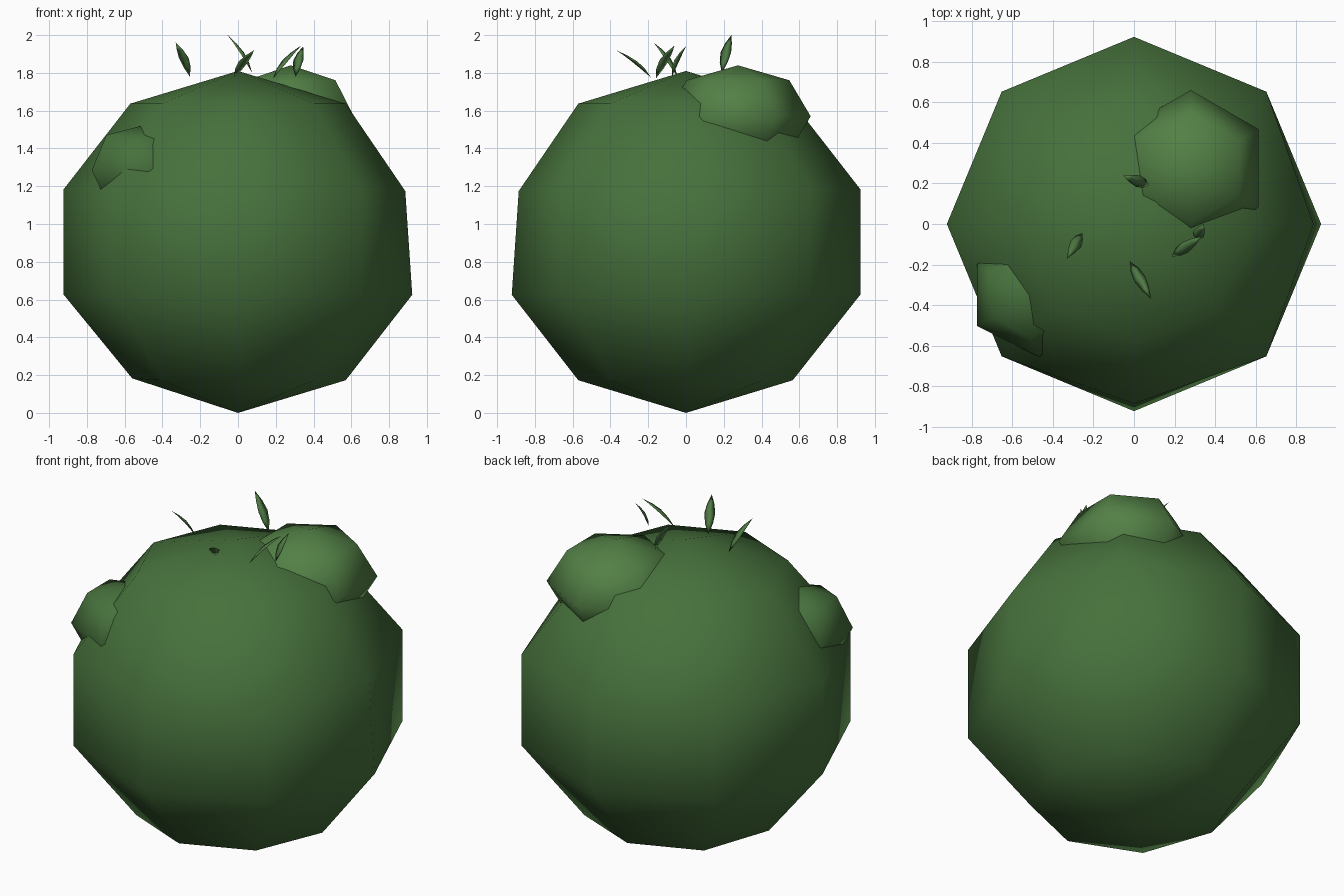
import bpy, bmesh, math
from mathutils import Vector

if "Cube" in bpy.data.objects:
    bpy.data.objects.remove(bpy.data.objects["Cube"])


def material(name, rgb):
    m = bpy.data.materials.new(name)
    m.diffuse_color = (*rgb, 1)
    m.use_nodes = True
    m.node_tree.nodes["Principled BSDF"].inputs["Base Color"].default_value = m.diffuse_color
    return m


DARK = material("dark_green", (0.062, 0.165, 0.045))
LIGHT = material("light_green", (0.085, 0.215, 0.06))
LEAF = material("leaf_green", (0.075, 0.19, 0.055))


def finish(name, bm, mat):
    bmesh.ops.recalc_face_normals(bm, faces=bm.faces)
    for f in bm.faces:
        f.smooth = True
    me = bpy.data.meshes.new(name)
    bm.to_mesh(me)
    bm.free()
    me.materials.append(mat)
    ob = bpy.data.objects.new(name, me)
    bpy.context.collection.objects.link(ob)
    return ob


def skin(bm, start, rings, end):
    """Skin closed rings of points between two end points."""
    a, b = bm.verts.new(start), bm.verts.new(end)
    loops = [[bm.verts.new(p) for p in r] for r in rings]
    n = len(loops[0])
    for i in range(n):
        j = (i + 1) % n
        bm.faces.new((a, loops[0][i], loops[0][j]))
        bm.faces.new((b, loops[-1][j], loops[-1][i]))
        for p, q in zip(loops, loops[1:]):
            bm.faces.new((p[i], q[i], q[j], p[j]))


def clump(name, centre, r, h, segs, bands, turn, mat, nudges=()):
    """Low-poly squashed ball; nudges move single vertices (band, segment, offset)."""
    c = Vector(centre)
    rings = []
    for k in range(1, bands):
        t = math.pi * k / bands
        rings.append([c + Vector((r * math.sin(t) * math.cos(turn + math.tau * s / segs),
                                  r * math.sin(t) * math.sin(turn + math.tau * s / segs),
                                  h * math.cos(t))) for s in range(segs)])
    for k, s, off in nudges:
        rings[k][s] += Vector(off)
    bm = bmesh.new()
    skin(bm, c + Vector((0, 0, h)), rings, c - Vector((0, 0, h)))
    return finish(name, bm, mat)


# Main bush body and its two smaller clumps
clump("bush_body", (0, 0, 0.905), 0.97, 0.905, 8, 5, 0, DARK,
      [(1, 0, (-0.037, 0, -0.01)), (1, 6, (0, 0.037, -0.01)),
       (3, 2, (0, -0.005, 0)), (3, 4, (0.01, 0, 0.01))])
clump("top_clump", (0.28, 0.275, 1.57), 0.385, 0.27, 6, 4, math.pi / 6, LIGHT)
clump("side_clump", (-0.51, -0.35, 1.285), 0.305, 0.235, 6, 4, math.pi / 6, DARK,
      [(1, 4, (0.04, 0, 0.01)), (0, 3, (0, 0, 0.02)), (0, 2, (0, 0, 0.02))])


# Thin pointed leaves: base, tip
def leaf(name, base, tip, width=0.03, thick=0.007):
    base, tip = Vector(base), Vector(tip)
    axis = tip - base
    side = Vector((-axis.y, axis.x, 0)).normalized()
    up = axis.cross(side).normalized()
    if up.z < 0:
        up = -up
    rings = []
    for t, w in ((0.25, 0.75), (0.5, 1.0), (0.75, 0.65)):
        mid = base + axis * t + up * 0.014 * math.sin(math.pi * t)
        rings.append([mid + side * width * w, mid + up * thick * w,
                      mid - side * width * w, mid - up * thick * w])
    bm = bmesh.new()
    skin(bm, base, rings, tip)
    finish(name, bm, LEAF)


LEAVES = [((-0.255, -0.045, 1.78), (-0.33, -0.17, 1.96)),
          ((-0.02, -0.185, 1.775), (0.085, -0.37, 1.92)),
          ((0.075, 0.19, 1.80), (-0.055, 0.24, 2.0)),
          ((0.185, -0.16, 1.77), (0.335, -0.06, 1.945)),
          ((0.305, -0.075, 1.78), (0.345, 0.0, 1.94))]
for i, (b, t) in enumerate(LEAVES):
    leaf(f"leaf_{i + 1}", b, t)
